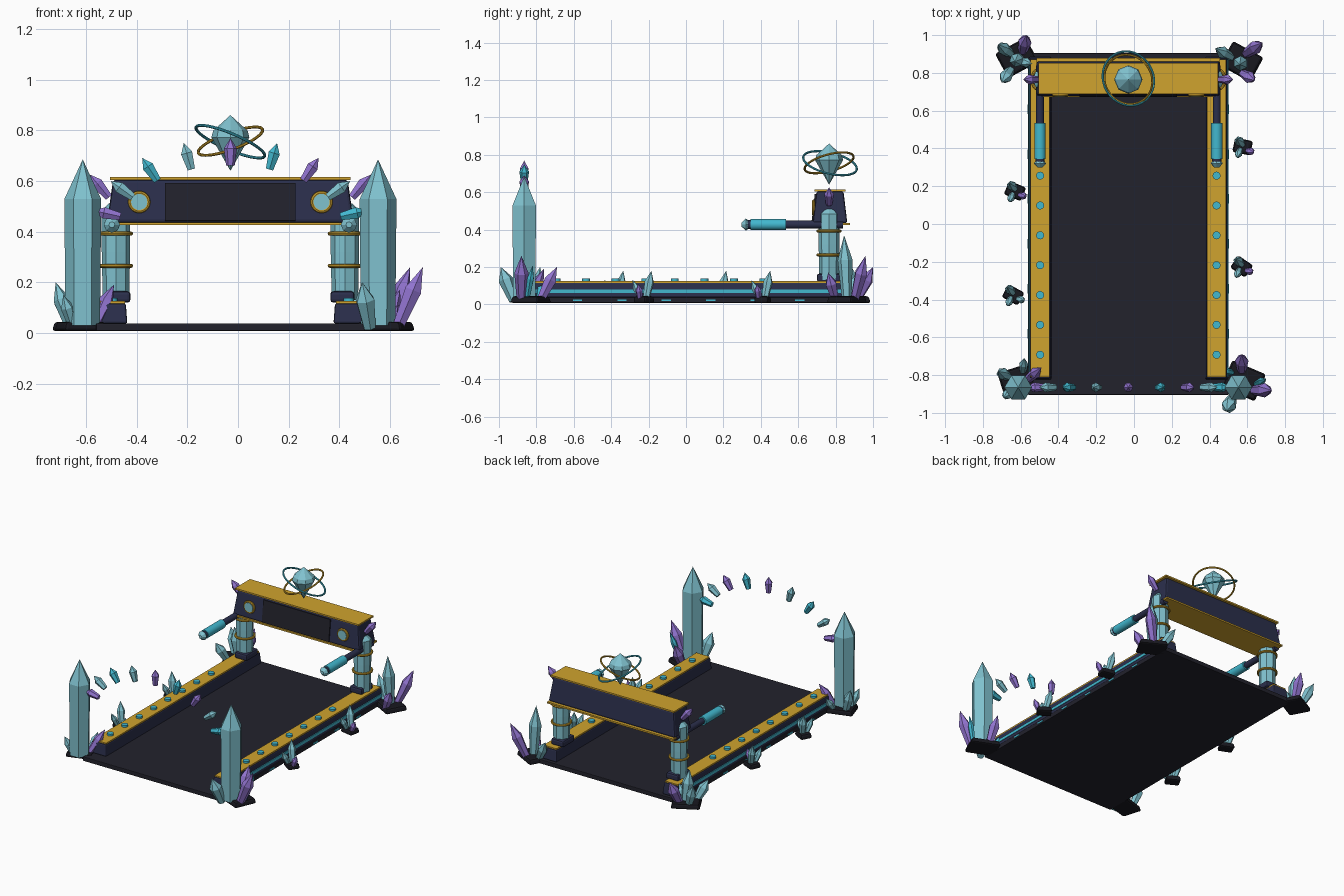
import bpy, bmesh, math
from mathutils import Vector, Matrix

old = bpy.data.objects.get("Cube")
if old:
    bpy.data.objects.remove(old, do_unlink=True)

CX = -0.03  # symmetry plane of the machine


def material(name, srgb):
    m = bpy.data.materials.new(name)
    m.use_nodes = True
    color = [((c / 255 + 0.055) / 1.055) ** 2.4 for c in srgb] + [1]
    m.diffuse_color = color
    m.node_tree.nodes["Principled BSDF"].inputs["Base Color"].default_value = color
    return m


GOLD = material("gold", (208, 163, 46))
NAVY = material("navy", (43, 47, 76))
DARK = material("belt_black", (34, 34, 44))
ROCK = material("rock_black", (24, 24, 31))
ICE = material("pale_crystal", (128, 194, 207))
CYAN = material("bright_cyan", (66, 184, 207))
PURPLE = material("purple_crystal", (146, 116, 208))


def finish(name, bm, mat, bevel=0):
    bmesh.ops.recalc_face_normals(bm, faces=bm.faces)
    mesh = bpy.data.meshes.new(name)
    bm.to_mesh(mesh)
    bm.free()
    mesh.materials.append(mat)
    ob = bpy.data.objects.new(name, mesh)
    bpy.context.collection.objects.link(ob)
    if bevel:
        mod = ob.modifiers.new("bevel", "BEVEL")
        mod.width = bevel
        mod.segments = 2
    return ob


def box(name, center, size, mat, bevel=0, taper=(1, 1), turn=0):
    """Box whose top face may be narrower than its bottom."""
    bm = bmesh.new()
    bmesh.ops.create_cube(bm, size=1)
    for v in bm.verts:
        tx, ty = taper if v.co.z > 0 else (1, 1)
        v.co = Vector((v.co.x * size[0] * tx, v.co.y * size[1] * ty, v.co.z * size[2]))
    ob = finish(name, bm, mat, bevel)
    ob.location = center
    ob.rotation_euler.z = turn
    return ob


def spindle(name, base, tip, profile, mat, sides=6):
    """Faceted solid along base-tip; profile holds (fraction, radius)."""
    base, tip = Vector(base), Vector(tip)
    axis = tip - base
    rot = axis.to_track_quat('Z', 'Y').to_matrix()
    bm = bmesh.new()
    rings = []
    for t, r in profile:
        count = sides if r else 1
        rings.append([bm.verts.new(base + axis * t + rot @ Vector(
            (r * math.cos(k * math.tau / sides), r * math.sin(k * math.tau / sides), 0)))
            for k in range(count)])
    for a, b in zip(rings, rings[1:]):
        for k in range(sides):
            n = (k + 1) % sides
            loop = [a[k % len(a)], a[n % len(a)], b[n % len(b)], b[k % len(b)]]
            bm.faces.new(list(dict.fromkeys(loop)))
    for ring in (rings[0], rings[-1]):
        if len(ring) > 1:
            bm.faces.new(ring)
    return finish(name, bm, mat)


def crystal(name, base, tip, r, mat):
    return spindle(name, base, tip, [(0, r * 0.65), (0.62, r), (1, 0)], mat)


def smooth(ob):
    bpy.ops.object.select_all(action='DESELECT')
    ob.select_set(True)
    bpy.context.view_layer.objects.active = ob
    bpy.ops.object.shade_smooth_by_angle()


def rod(name, a, b, r, mat, sides=20):
    smooth(spindle(name, a, b, [(0, r), (1, r)], mat, sides))


def ring(name, center, major, minor, mat, rot=(0, 0, 0)):
    bpy.ops.mesh.primitive_torus_add(location=center, rotation=rot, major_radius=major,
                                     minor_radius=minor, major_segments=40, minor_segments=8)
    ob = bpy.context.object
    ob.name = name
    ob.data.materials.append(mat)
    smooth(ob)


# Running deck
box("deck", (CX, 0, 0.023), (1.06, 1.81, 0.03), DARK, 0.004)

# Both sides: rails, uprights, handles and console ornaments
for s, side in ((-1, "right"), (1, "left")):
    x = CX + s * 0.467
    box(side + "_rail", (x, 0.03, 0.077), (0.12, 1.71, 0.08), NAVY, 0.008, (0.9, 0.99))
    box(side + "_rail_top", (x, 0.03, 0.12), (0.1, 1.68, 0.01), GOLD)
    box(side + "_rail_stripe", (x + s * 0.058, 0.03, 0.07), (0.008, 1.68, 0.02), CYAN)
    for k in range(8):
        y = -0.692 + 0.158 * k
        rod(side + "_rail_stud", (x, y, 0.12), (x, y, 0.138), 0.021, CYAN, 16)
    for k in range(7):
        box(side + "_deck_light", (CX + s * 0.531, -0.58 + 0.25 * k * 0.95, 0.022),
            (0.006, 0.05, 0.01), CYAN)

    # Crystal upright with foot and gold rings
    ux, uy = CX + s * 0.452, 0.765
    box(side + "_upright_foot", (ux - s * 0.01, uy, 0.142), (0.095, 0.13, 0.045), NAVY, 0.012)
    spindle(side + "_upright", (ux, uy, 0.13), (ux, uy, 0.51),
            [(0, 0.052), (0.5, 0.056), (0.93, 0.056), (1, 0.03)], ICE, 8)
    for z in (0.265, 0.392):
        ring(side + "_upright_ring", (ux, uy, z), 0.06, 0.008, GOLD)

    # Handle bar
    hx, hz = CX + s * 0.468, 0.427
    rod(side + "_handle_bar", (hx, 0.84, hz), (hx, 0.53, hz), 0.021, NAVY)
    rod(side + "_handle_grip", (hx, 0.535, hz), (hx, 0.345, hz), 0.03, CYAN)
    rod(side + "_handle_collar", (hx, 0.345, hz), (hx, 0.325, hz), 0.024, NAVY)
    spindle(side + "_handle_tip", (hx, 0.335, hz), (hx, 0.298, hz),
            [(0, 0.022), (0.4, 0.032), (1, 0.012)], ICE, 8)

    # Console lamp and end crystal
    lx = CX + s * 0.36
    ring(side + "_lamp_bezel", (lx, 0.682, 0.517), 0.036, 0.008, GOLD, (math.pi / 2, 0, 0))
    rod(side + "_lamp", (lx, 0.70, 0.517), (lx, 0.673, 0.517), 0.032, ICE)
    crystal(side + "_console_crystal", (CX + s * 0.48, uy, 0.535),
            (CX + s * 0.555, uy, 0.625), 0.026, PURPLE)

    # Tall front post
    px = CX + s * 0.583
    spindle(side + "_post", (px, -0.865, 0.03), (px, -0.865, 0.685),
            [(0, 0.068), (0.76, 0.073), (1, 0)], ICE)

# Console
box("console", (CX, 0.77, 0.52), (0.975, 0.185, 0.17), NAVY, 0.012, (0.95, 0.78))
box("console_top", (CX, 0.77, 0.61), (0.95, 0.165, 0.011), GOLD)
box("console_bottom", (CX, 0.775, 0.431), (0.97, 0.205, 0.011), GOLD)
screen = box("screen", (CX, 0.684, 0.517), (0.515, 0.008, 0.15), DARK)
screen.rotation_euler.x = -0.115

# Floating gem with two tilted orbits
spindle("floating_gem", (CX, 0.765, 0.64), (CX, 0.765, 0.86),
        [(0, 0), (0.6, 0.075), (0.72, 0.068), (1, 0)], ICE, 8)
ring("cyan_orbit", (CX, 0.77, 0.755), 0.147, 0.006, CYAN, (-0.22, 0.4, 0))
ring("gold_orbit", (CX, 0.765, 0.757), 0.135, 0.006, GOLD, (0.25, -0.35, 0))

# Arch of floating crystals between the front posts
arch = [CYAN, ICE, PURPLE, CYAN, PURPLE, ICE, CYAN, ICE, PURPLE]
for k, mat in enumerate(arch):
    a = math.radians(10 + 20 * k)
    c = Vector((CX + 0.495 * math.cos(a), -0.865, 0.42 + 0.295 * math.sin(a)))
    d = Vector((math.cos(a) * 0.8, 0, math.sin(a))).normalized() * 0.054
    crystal("arch_crystal", c - d, c + d, 0.026, mat)


def cluster(name, x, y, size, turn, shards):
    """Rock with shards given as (dx, dy, lean x, lean y, height, radius, material)."""
    box(name + "_rock", (x, y, 0.026), (size, size * 0.8, 0.036), ROCK, 0.012, (0.9, 0.9), turn)
    for dx, dy, lx, ly, h, r, mat in shards:
        crystal(name + "_shard", (x + dx, y + dy, 0.02), (x + dx + lx, y + dy + ly, h), r, mat)


# Corner clusters
cluster("front_left", 0.58, -0.83, 0.2, -0.4, [
    (0.05, -0.05, 0.1, 0, 0.26, 0.038, PURPLE),
    (-0.01, 0.05, 0, 0.09, 0.2, 0.036, PURPLE),
    (-0.06, -0.09, -0.03, -0.07, 0.2, 0.04, ICE),
    (0.06, -0.02, 0.06, 0.03, 0.21, 0.02, CYAN),
    (-0.05, 0.04, -0.07, 0.02, 0.12, 0.02, CYAN)])
cluster("front_right", -0.62, -0.83, 0.18, 0.3, [
    (0.05, 0.0, 0.08, 0.07, 0.19, 0.03, PURPLE),
    (-0.04, 0.02, -0.06, 0.03, 0.2, 0.032, ICE),
    (-0.03, -0.05, -0.04, -0.04, 0.15, 0.026, ICE),
    (0.03, 0.04, 0.01, 0.08, 0.13, 0.024, ICE)])
cluster("back_left", 0.57, 0.86, 0.19, -0.5, [
    (0, 0, -0.01, -0.015, 0.37, 0.04, ICE),
    (0.02, 0.04, 0.09, 0.06, 0.26, 0.036, PURPLE),
    (0.0, -0.06, 0.07, -0.04, 0.17, 0.032, PURPLE),
    (-0.05, 0.02, -0.09, 0.05, 0.18, 0.032, ICE)])
cluster("back_right", -0.62, 0.88, 0.19, 0.5, [
    (0.01, 0, -0.02, -0.02, 0.25, 0.038, ICE),
    (0.03, 0.03, 0.02, 0.09, 0.2, 0.036, PURPLE),
    (-0.03, 0.02, -0.07, 0.05, 0.19, 0.034, ICE),
    (-0.03, -0.06, -0.05, -0.07, 0.16, 0.034, ICE),
    (0.01, -0.02, 0.07, -0.01, 0.13, 0.026, ICE)])

# Small clusters beside the rails
small = [("left_rear", 0.575, 0.41, -0.2), ("left_front", 0.57, -0.225, -0.6),
         ("right_rear", -0.63, 0.175, -0.4), ("right_front", -0.64, -0.375, -0.5)]
for name, x, y, turn in small:
    cluster(name, x, y, 0.1, turn, [
        (0, 0.01, -0.03, 0.03, 0.18, 0.026, ICE),
        (-0.01, -0.01, -0.02, -0.05, 0.13, 0.02, ICE),
        (0.02, -0.02, 0.04, -0.01, 0.11, 0.02, PURPLE if "front" not in name or x > 0 else ICE)])
